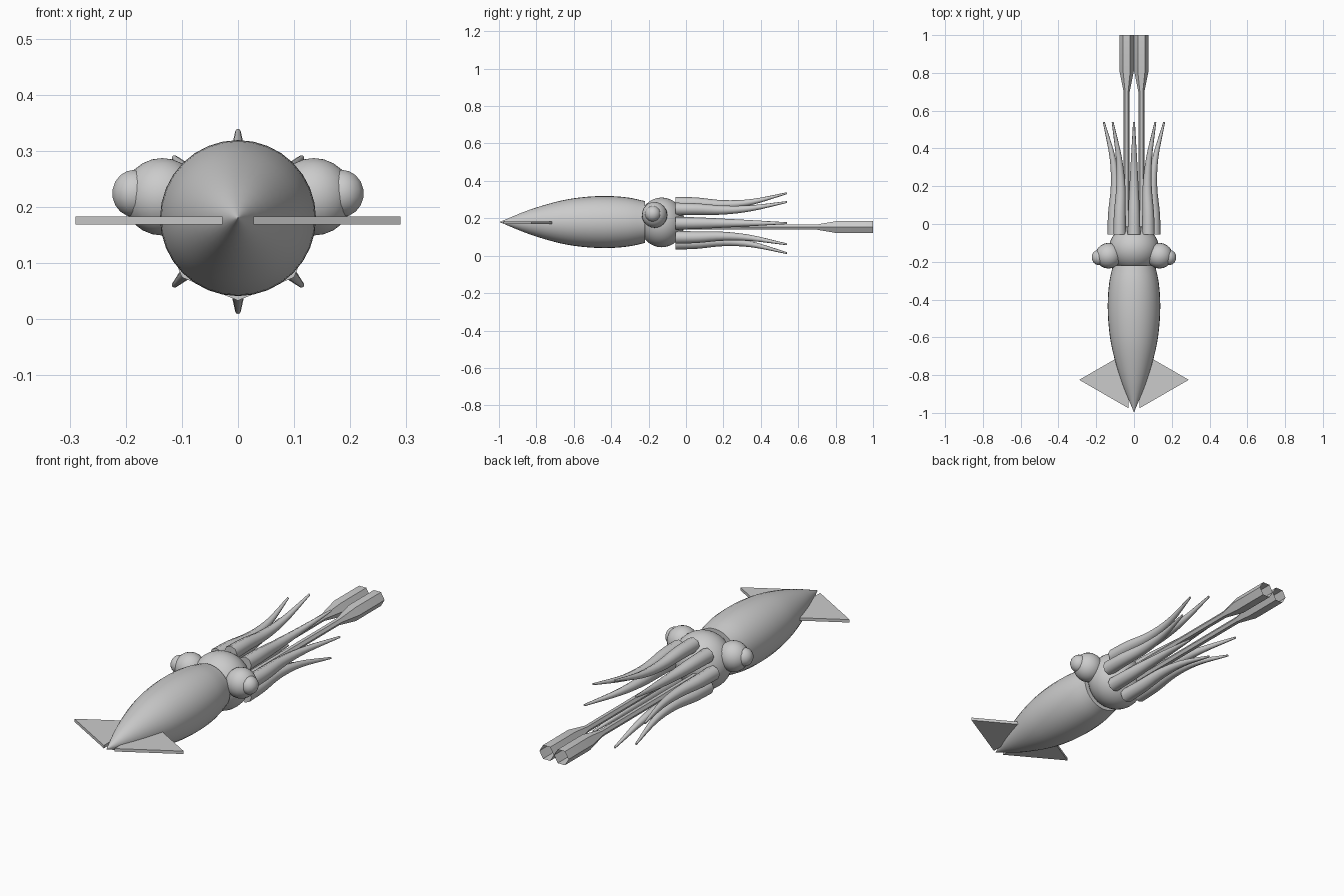
import bpy, bmesh, math
from mathutils import Vector

if "Cube" in bpy.data.objects:
    bpy.data.objects.remove(bpy.data.objects["Cube"])

CZ = 0.18  # height of the body axis


def finish(bm, name, smooth=35):
    bmesh.ops.recalc_face_normals(bm, faces=bm.faces)
    mesh = bpy.data.meshes.new(name)
    bm.to_mesh(mesh)
    bm.free()
    ob = bpy.data.objects.new(name, mesh)
    bpy.context.collection.objects.link(ob)
    if smooth:
        bpy.ops.object.select_all(action='DESELECT')
        ob.select_set(True)
        bpy.context.view_layer.objects.active = ob
        bpy.ops.object.shade_smooth_by_angle(angle=math.radians(smooth))
    return ob


def tube(name, rings, sides, smooth=35, cap_start=True, cap_end=True):
    """Loft circles facing y; each ring is (x, y, z, radius)."""
    bm = bmesh.new()
    loops = []
    for x, y, z, r in rings:
        loops.append([bm.verts.new((x + r * math.cos(math.tau * i / sides), y,
                                    z + r * math.sin(math.tau * i / sides)))
                      for i in range(sides)])
    for a, b in zip(loops, loops[1:]):
        for i in range(sides):
            j = (i + 1) % sides
            bm.faces.new((a[i], a[j], b[j], b[i]))
    if cap_start:
        bm.faces.new(loops[0])
    if cap_end:
        bm.faces.new(loops[-1])
    return finish(bm, name, smooth)


def smooth_samples(points, steps):
    """Catmull-Rom interpolation through tuples."""
    p = [Vector(q) for q in points]
    p = [2 * p[0] - p[1]] + p + [2 * p[-1] - p[-2]]
    out = []
    for k in range(1, len(p) - 2):
        a, b, c, d = p[k - 1:k + 3]
        for s in range(steps):
            t = s / steps
            out.append(0.5 * (2 * b + (c - a) * t + (2 * a - 5 * b + 4 * c - d) * t * t
                              + (3 * b - a - 3 * c + d) * t ** 3))
    out.append(p[-2])
    return out


def ball(name, centre, size, segs=24, rings=14):
    bm = bmesh.new()
    bmesh.ops.create_uvsphere(bm, u_segments=segs, v_segments=rings, radius=1)
    for v in bm.verts:
        v.co = Vector(centre) + Vector(a * b for a, b in zip(v.co, size))
    return finish(bm, name, 60)


# mantle
profile = [(-0.995, 0.001), (-0.835, 0.066), (-0.67, 0.114), (-0.54, 0.134),
           (-0.42, 0.139), (-0.31, 0.131), (-0.22, 0.112)]
tube("mantle", [(0, y, CZ, r) for y, r in smooth_samples(profile, 4)], 32)

# head
ball("head", (0, -0.13, 0.178), (0.133, 0.122, 0.133), 32, 18)

for side, label in ((1, "right"), (-1, "left")):
    # eye and pupil
    ball("eye_" + label, (side * 0.135, -0.168, 0.218), (0.07, 0.068, 0.069), 20, 12)
    ball("pupil_" + label, (side * 0.185, -0.177, 0.224), (0.04, 0.042, 0.042), 14, 9)

    # triangular tail fin
    bm = bmesh.new()
    tri = [(0.028, -0.976), (0.29, -0.825), (0.028, -0.674)]
    face = bm.faces.new([bm.verts.new((side * x, y, 0.169)) for x, y in tri])
    ext = bmesh.ops.extrude_face_region(bm, geom=[face])
    for v in ext["geom"]:
        if isinstance(v, bmesh.types.BMVert):
            v.co.z += 0.014
    finish(bm, "fin_" + label, 0)

    # long tentacle with a hollow hexagonal club
    path = [(-0.06, 0.016), (0.70, 0.016), (0.81, 0.038), (1.0, 0.038)]
    tube("tentacle_" + label, [(side * 0.039, y, 0.153, r) for y, r in path], 6,
         25, cap_end=False)

# eight arms around the head: (distance from axis, y, thickness)
arm = [(0.107, -0.055, 0.034), (0.106, 0.06, 0.031), (0.099, 0.20, 0.024),
       (0.113, 0.35, 0.016), (0.160, 0.54, 0.005)]
for k in range(8):
    a = k * math.tau / 8
    rings = [(d * math.cos(a), y, 0.174 + d * math.sin(a), r)
             for d, y, r in smooth_samples(arm, 4)]
    tube("arm_%d" % (k + 1), rings, 8, 50)
